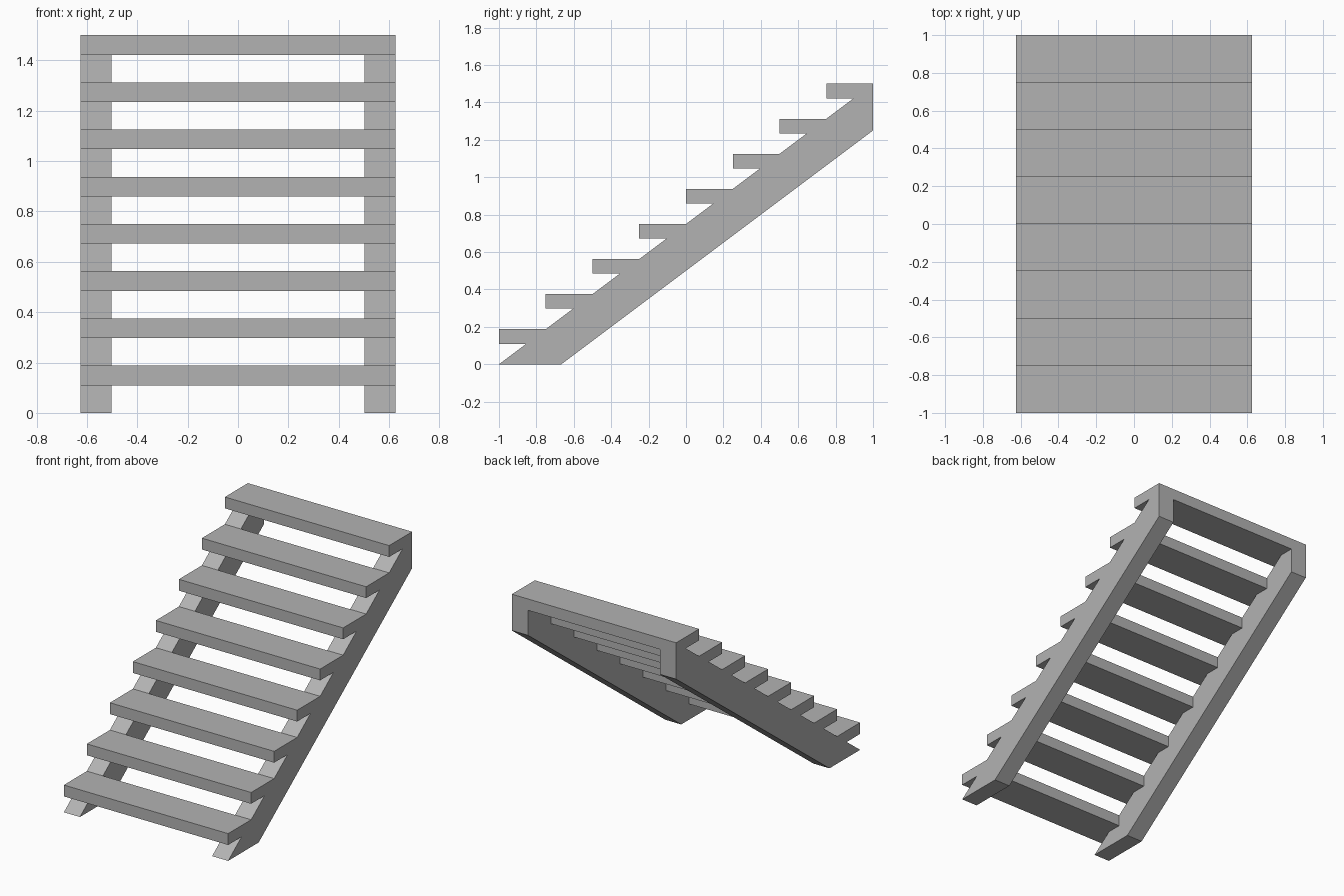
import bpy
import bmesh

cube = bpy.data.objects.get("Cube")
if cube:
    bpy.data.objects.remove(cube, do_unlink=True)

STEPS = 8
RUN = 2 / STEPS
RISE = 1.5 / STEPS
THICK = 0.078
HALF_WIDTH = 0.625
INNER = 0.503

grey = bpy.data.materials.new("plain grey")
grey.use_nodes = True
colour = (0.45, 0.45, 0.45, 1)
grey.diffuse_color = colour
grey.node_tree.nodes["Principled BSDF"].inputs["Base Color"].default_value = colour


def extrude_profile(name, profile, x0, x1):
    """Extrude a (y, z) outline along x into a closed flat-shaded solid."""
    bm = bmesh.new()
    face = bm.faces.new([bm.verts.new((x0, y, z)) for y, z in profile])
    result = bmesh.ops.extrude_face_region(bm, geom=[face])
    moved = [v for v in result["geom"] if isinstance(v, bmesh.types.BMVert)]
    bmesh.ops.translate(bm, verts=moved, vec=(x1 - x0, 0, 0))
    bmesh.ops.recalc_face_normals(bm, faces=bm.faces)
    mesh = bpy.data.meshes.new(name)
    bm.to_mesh(mesh)
    bm.free()
    mesh.materials.append(grey)
    obj = bpy.data.objects.new(name, mesh)
    bpy.context.collection.objects.link(obj)
    return obj


# Stringer outline: sloped underside, then one tread end per step
outline = [(1, 1.25), (-0.667, 0), (-1, 0)]
for i in range(STEPS):
    front, top = -1 + i * RUN, (i + 1) * RISE
    under = top - THICK
    outline += [(under * RUN / RISE - 1, under), (front, under),
                (front, top), (front + RUN, top)]

extrude_profile("left_stringer", outline, INNER, HALF_WIDTH)
extrude_profile("right_stringer", outline, -HALF_WIDTH, -INNER)

# Treads spanning between the stringers
for i in range(STEPS):
    front, top = -1 + i * RUN, (i + 1) * RISE
    back, under = front + RUN, top - THICK
    extrude_profile(f"tread_{i + 1}",
                    [(front, under), (back, under), (back, top), (front, top)],
                    -INNER, INNER)
